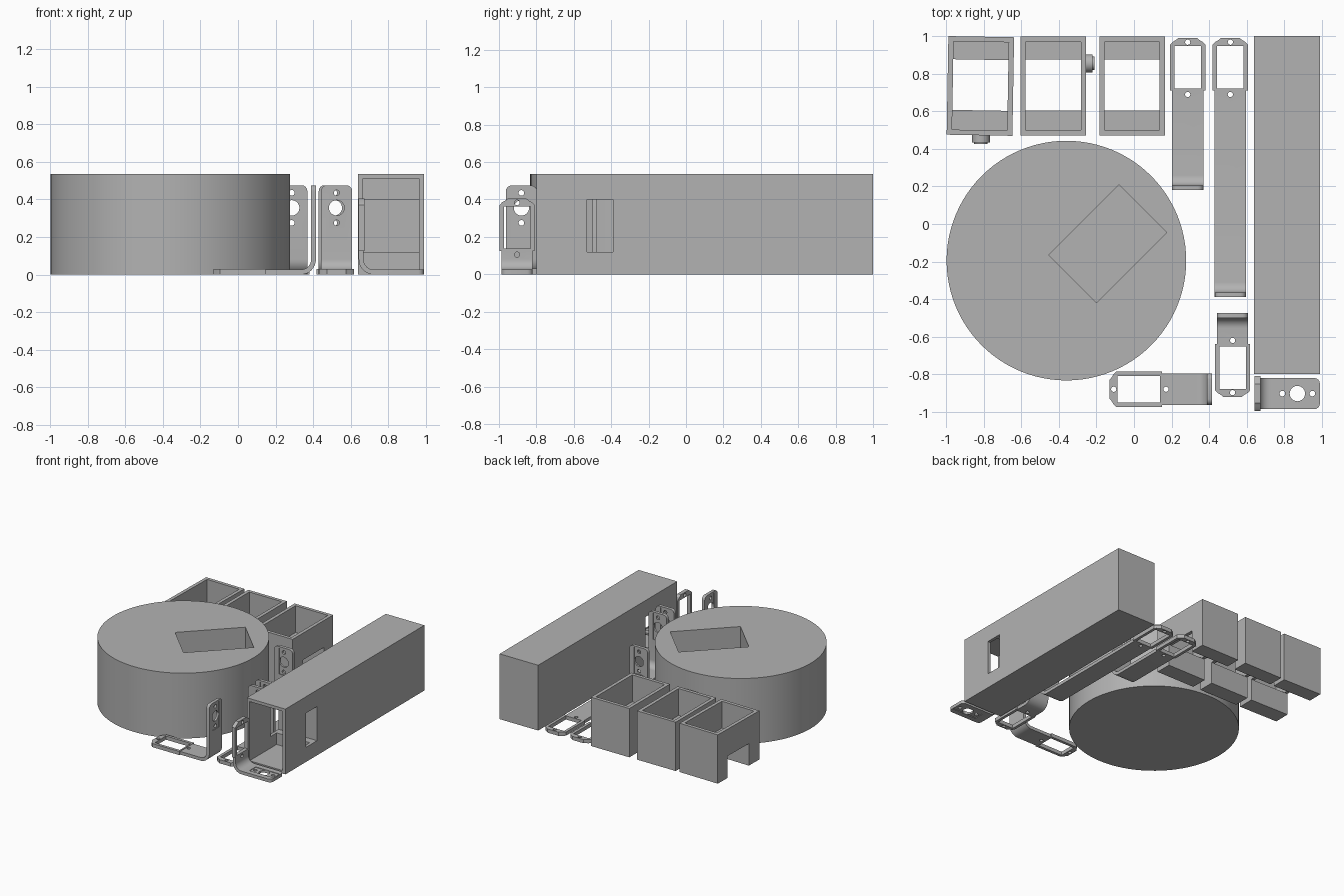
import bpy, bmesh, math
from mathutils import Matrix, Vector

old = bpy.data.objects.get("Cube")
if old:
    bpy.data.objects.remove(old)

grey = bpy.data.materials.new("plain_grey")
grey.use_nodes = True
grey.diffuse_color = (0.45, 0.45, 0.45, 1)
grey.node_tree.nodes["Principled BSDF"].inputs["Base Color"].default_value = (0.45, 0.45, 0.45, 1)


def make(name, bm):
    bmesh.ops.recalc_face_normals(bm, faces=bm.faces)
    mesh = bpy.data.meshes.new(name)
    bm.to_mesh(mesh)
    bm.free()
    mesh.materials.append(grey)
    ob = bpy.data.objects.new(name, mesh)
    bpy.context.collection.objects.link(ob)
    return ob


def block(name, lo, hi):
    bm = bmesh.new()
    bmesh.ops.create_cube(bm, size=1)
    for v in bm.verts:
        v.co = [lo[i] + (v.co[i] + 0.5) * (hi[i] - lo[i]) for i in range(3)]
    return make(name, bm)


def rod(name, centre, r, depth, axis="Z", sides=24):
    bm = bmesh.new()
    bmesh.ops.create_cone(bm, cap_ends=True, segments=sides, radius1=r, radius2=r, depth=depth)
    turn = {"X": Matrix.Rotation(math.pi / 2, 4, "Y"),
            "Y": Matrix.Rotation(math.pi / 2, 4, "X"), "Z": Matrix()}[axis]
    bm.transform(Matrix.Translation(centre) @ turn)
    return make(name, bm)


def prism(name, points, along):
    """Extrude a flat outline along a vector."""
    bm = bmesh.new()
    face = bm.faces.new([bm.verts.new(p) for p in points])
    grown = bmesh.ops.extrude_face_region(bm, geom=[face])["geom"]
    bmesh.ops.translate(bm, vec=along, verts=[g for g in grown if isinstance(g, bmesh.types.BMVert)])
    return make(name, bm)


def combine(ob, tools, operation="DIFFERENCE"):
    """Boolean each tool into the object, then drop the tools."""
    for tool in tools:
        mod = ob.modifiers.new("combine", "BOOLEAN")
        mod.operation, mod.solver, mod.object = operation, "EXACT", tool
    bpy.context.view_layer.update()
    graph = bpy.context.evaluated_depsgraph_get()
    mesh = bpy.data.meshes.new_from_object(ob.evaluated_get(graph))
    ob.modifiers.clear()
    ob.data = mesh
    for tool in tools:
        bpy.data.objects.remove(tool)


def smooth(ob):
    bpy.ops.object.select_all(action="DESELECT")
    bpy.context.view_layer.objects.active = ob
    ob.select_set(True)
    bpy.ops.object.shade_smooth_by_angle(angle=math.radians(30))


# Round base with an angled pocket
drum = rod("round_base", (-0.36, -0.195, 0.2675), 0.638, 0.535, sides=96)
pocket = block("pocket", (-0.265, -0.18, 0.08), (0.265, 0.18, 0.7))
pocket.matrix_world = Matrix.Translation((-0.14, -0.105, 0)) @ Matrix.Rotation(math.radians(45), 4, "Z")
combine(drum, [pocket])
smooth(drum)

# Long arm body, open at the front with a cross slot
beam = block("long_body", (0.64, -0.8, 0), (0.99, 1, 0.535))
combine(beam, [block("cavity", (0.665, -0.9, 0.025), (0.965, -0.45, 0.51)),
               block("slot", (0.5, -0.53, 0.12), (1.2, -0.39, 0.4))])


# Open housings with a channel across the underside
def housing(name, x, turn=0):
    ob = block(name, (-0.175, -0.2625, 0), (0.175, 0.2625, 0.4))
    combine(ob, [block("well", (-0.147, -0.235, 0.18), (0.147, 0.235, 0.5)),
                 block("channel", (-0.3, -0.13, -0.1), (0.3, 0.14, 0.18)),
                 block("opening", (-0.147, -0.13, -0.1), (0.147, 0.14, 0.3))])
    ob.matrix_world = Matrix.Translation((x, 0.735, 0)) @ Matrix.Rotation(turn, 4, "Z")


housing("housing_right", -0.818, math.radians(-1))
housing("housing_middle", -0.43)
housing("housing_left", -0.01)

# Pivot pegs on two housings
for name, centre, axis, tip in (("peg_right", (-0.815, 0.455, 0.2), "Y", (0, -0.02, 0)),
                                ("peg_middle", (-0.24, 0.855, 0.2), "X", (0.02, 0, 0))):
    smooth(rod(name, centre, 0.048, 0.04, axis))
    smooth(rod(name + "_tip", Vector(centre) + Vector(tip), 0.036, 0.02, axis))


# Bent brackets: a flat motor frame at one end, a drilled upright at the other
def bracket(name, length, height, matrix):
    t, half, bend = 0.026, 0.083, 0.08
    arc = [i * math.pi / 16 for i in range(9)]
    cu, cz = length - bend, bend
    outer = [(cu + bend * math.sin(a), cz - bend * math.cos(a)) for a in arc]
    inner = [(cu + (bend - t) * math.sin(a), cz - (bend - t) * math.cos(a)) for a in reversed(arc)]
    side = [(0.25, 0)] + outer + [(length, height), (length - t, height)] + inner + [(0.25, t)]
    ob = prism(name, [(u, -half, z) for u, z in side], (0, 2 * half, 0))

    # Rounded top of the upright
    bm = bmesh.new()
    bm.from_mesh(ob.data)
    corners = [e for e in bm.edges if all(v.co.z > height - 0.001 for v in e.verts)
               and abs(e.verts[0].co.y - e.verts[1].co.y) < 0.001]
    bmesh.ops.bevel(bm, geom=corners, offset=0.03, segments=4, profile=0.5, affect="EDGES")
    bm.to_mesh(ob.data)
    bm.free()

    # Motor frame with a rounded tab
    edge = [(0, 0.05), (0.012, 0.065), (0.02, 0.08), (0.035, 0.094), (0.28, 0.094)]
    outline = edge + [(u, -v) for u, v in reversed(edge)]
    combine(ob, [prism("frame", [(u, v, 0) for u, v in outline], (0, 0, t + 0.004))], "UNION")

    # Window, screw holes and the shallow arm seat
    top = height - 0.1175
    cuts = [block("window", (0.042, -0.071, -0.1), (0.268, 0.071, 0.1))]
    cuts += [rod("screw", (u, 0, 0), 0.014, 0.2, sides=16) for u in (0.022, 0.3)]
    cuts += [rod("hole", (length, 0, height - d), r, 0.15, "X")
             for d, r in ((0.04, 0.015), (0.12, 0.041), (0.2, 0.015))]
    for u in (length, length - t):
        cuts.append(block("seat", (u - 0.005, -0.04, top - 0.1075), (u + 0.005, 0.04, top + 0.1075)))
    combine(ob, cuts)
    ob.matrix_world = matrix
    smooth(ob)


def placed(x, y, degrees):
    return Matrix.Translation((x, y, 0)) @ Matrix.Rotation(math.radians(degrees), 4, "Z")


bracket("medium_bracket", 0.81, 0.475, placed(0.286, 0.99, -90))
bracket("long_bracket", 1.38, 0.475, placed(0.513, 0.99, -90))
bracket("short_bracket", 0.445, 0.475, placed(0.525, -0.92, 90))
bracket("side_bracket", 0.545, 0.475, placed(-0.13, -0.88, 0))
standing = Matrix(((0, 0, 1, 0.643), (0, 1, 0, -0.903), (-1, 0, 0, 0.405), (0, 0, 0, 1)))
bracket("standing_bracket", 0.405, 0.347, standing)
